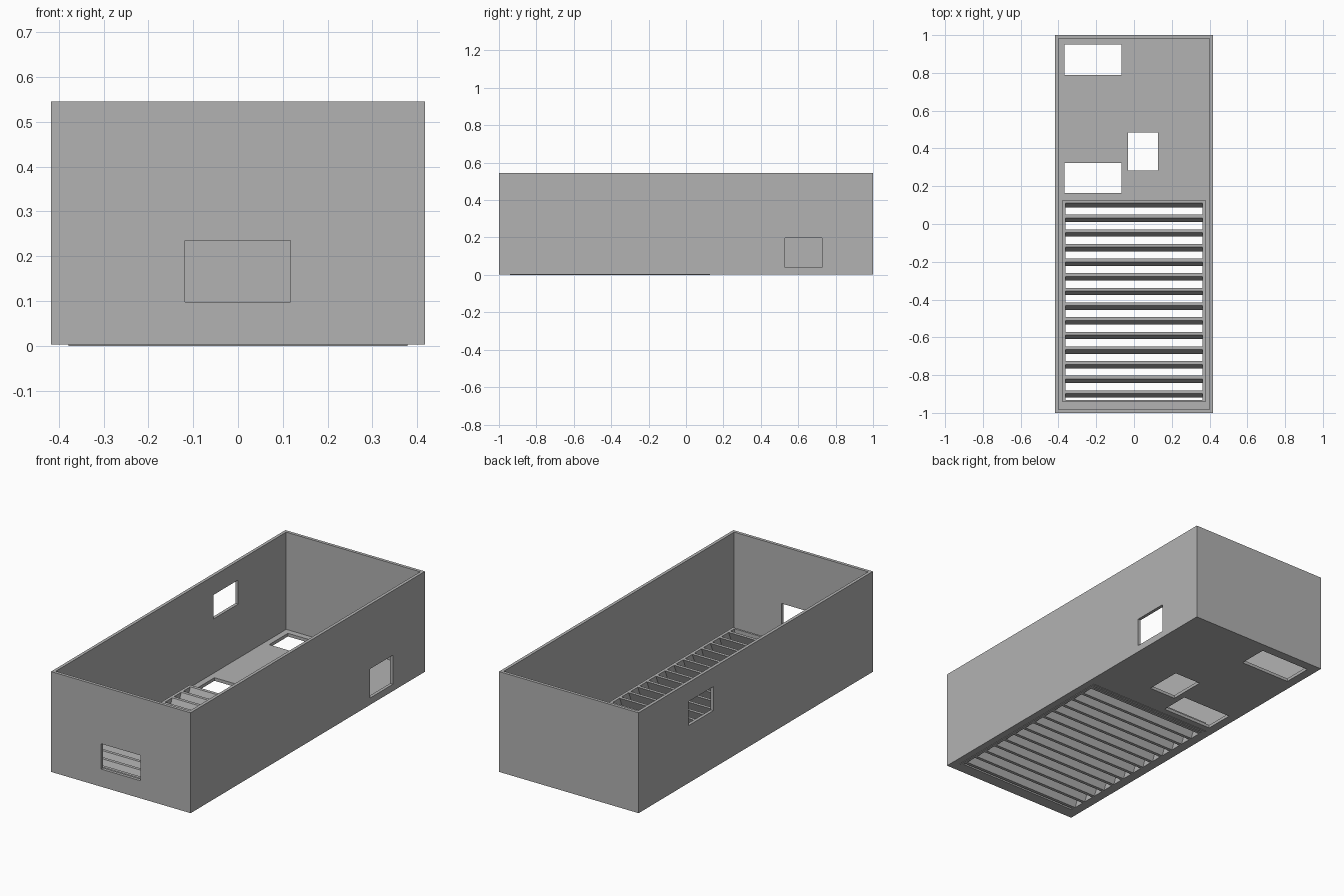
import bpy
import bmesh

if "Cube" in bpy.data.objects:
    bpy.data.objects.remove(bpy.data.objects["Cube"], do_unlink=True)

grey = bpy.data.materials.new("plain grey")
grey.use_nodes = True
grey.diffuse_color = (0.448, 0.448, 0.448, 1)
grey.node_tree.nodes["Principled BSDF"].inputs["Base Color"].default_value = grey.diffuse_color


def prism(name, x, profile):
    """Extrude a (y, z) profile along x."""
    bm = bmesh.new()
    rings = [[bm.verts.new((px, y, z)) for y, z in profile] for px in x]
    bm.faces.new(rings[0])
    bm.faces.new(rings[1][::-1])
    n = len(profile)
    for i in range(n):
        j = (i + 1) % n
        bm.faces.new((rings[0][i], rings[1][i], rings[1][j], rings[0][j]))
    bmesh.ops.recalc_face_normals(bm, faces=bm.faces)
    mesh = bpy.data.meshes.new(name)
    bm.to_mesh(mesh)
    bm.free()
    mesh.materials.append(grey)
    obj = bpy.data.objects.new(name, mesh)
    bpy.context.collection.objects.link(obj)
    return obj


def box(name, x, y, z):
    return prism(name, x, [(y[0], z[0]), (y[1], z[0]), (y[1], z[1]), (y[0], z[1])])


def cut(target, x, y, z):
    """Subtract a box from the target."""
    cutter = box("cutter", x, y, z)
    cutter.hide_render = True
    mod = target.modifiers.new("cut", "BOOLEAN")
    mod.operation = "DIFFERENCE"
    mod.solver = "EXACT"
    mod.object = cutter
    bpy.context.view_layer.objects.active = target
    bpy.ops.object.modifier_apply(modifier=mod.name)
    bpy.data.objects.remove(cutter, do_unlink=True)


HALF, WALL, BASE, TOP = 0.417, 0.017, 0.003, 0.545
GX, GY, GTOP, RIM = 0.378, (-0.942, 0.128), 0.053, 0.016
THROUGH = (-0.1, 0.1)

# Open-topped shell
shell = box("open_box", (-HALF, HALF), (-1, 1), (BASE, TOP))
cut(shell, (-HALF + WALL, HALF - WALL), (-1 + WALL, 1 - WALL), (BASE + WALL, 1))

# Wall windows: front, left and right
cut(shell, (-0.118, 0.117), (-1.1, -0.9), (0.098, 0.235))
cut(shell, (0.3, 0.5), (0.53, 0.727), (0.04, 0.197))
cut(shell, (-0.5, -0.3), (0.362, 0.573), (0.313, 0.443))

# Floor openings, then the grille bay
cut(shell, (-0.367, -0.067), (0.79, 0.95), THROUGH)
cut(shell, (-0.367, -0.067), (0.165, 0.323), THROUGH)
cut(shell, (-0.033, 0.127), (0.283, 0.485), THROUGH)
cut(shell, (-GX, GX), GY, THROUGH)

# Grille frame
frame = box("grille_frame", (-GX, GX), GY, (0, GTOP))
cut(frame, (-GX + RIM, GX - RIM), (GY[0] + RIM * 0.7, GY[1] - RIM), THROUGH)

# Leaning grille slats
PITCH, THICK, LEAN = 0.0775, 0.017, 0.022
for i in range(14):
    y = 0.11 - i * PITCH
    prism(f"grille_slat_{i + 1}", (-GX + RIM, GX - RIM),
          [(y, GTOP), (y + THICK, GTOP), (y + THICK - LEAN, 0), (y - LEAN, 0)])
